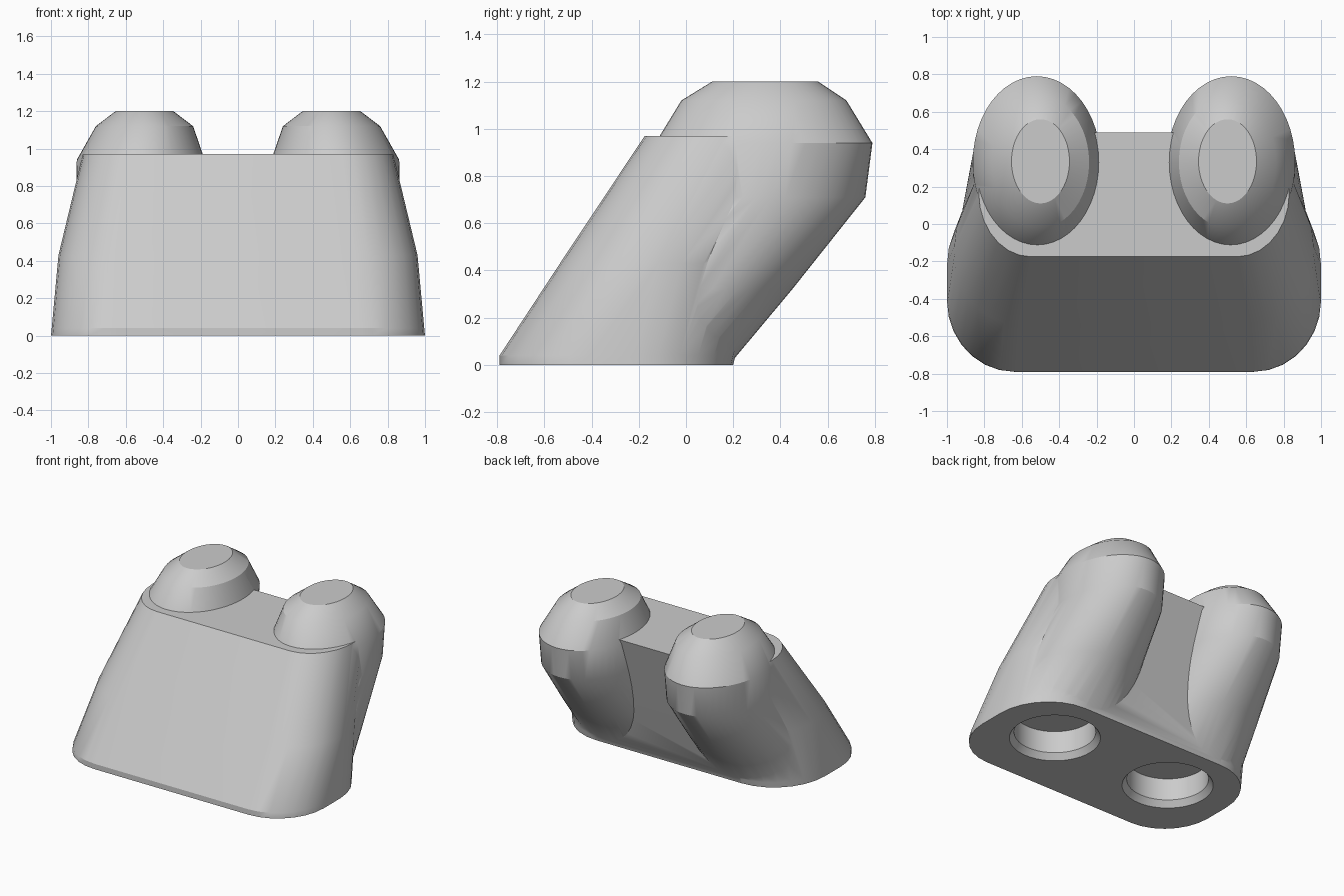
import bpy, bmesh, math

cube = bpy.data.objects.get("Cube")
if cube:
    bpy.data.objects.remove(cube, do_unlink=True)

grey = bpy.data.materials.new("light_grey")
grey.use_nodes = True
colour = (0.6, 0.6, 0.6, 1)
grey.diffuse_color = colour
grey.node_tree.nodes["Principled BSDF"].inputs["Base Color"].default_value = colour


def loft(name, rings):
    """Skin a stack of equal-length rings and cap both ends."""
    bm = bmesh.new()
    loops = [[bm.verts.new(p) for p in ring] for ring in rings]
    n = len(loops[0])
    for low, high in zip(loops, loops[1:]):
        for i in range(n):
            j = (i + 1) % n
            bm.faces.new((low[i], low[j], high[j], high[i]))
    bm.faces.new(loops[0][::-1])
    bm.faces.new(loops[-1])
    bmesh.ops.recalc_face_normals(bm, faces=bm.faces)
    mesh = bpy.data.meshes.new(name)
    bm.to_mesh(mesh)
    bm.free()
    mesh.materials.append(grey)
    obj = bpy.data.objects.new(name, mesh)
    bpy.context.collection.objects.link(obj)
    return obj


def ellipse(cx, cy, rx, ry, z, n=48):
    turns = [2 * math.pi * i / n for i in range(n)]
    return [(cx + rx * math.cos(a), cy + ry * math.sin(a), z) for a in turns]


def rounded_outline(z, w, front, back, fx, fy, bx, by, steps=7):
    """Rounded rectangle with separate front and back corner radii."""
    ring = []
    corners = [(1, back, bx, -by), (-1, back, bx, -by),
               (-1, front, fx, fy), (1, front, fx, fy)]
    for q, (side, y, rx, ry) in enumerate(corners):
        cx, cy = side * (w - rx), y + ry
        for k in range(steps + 1):
            a = (q + k / steps) * math.pi / 2
            ring.append((cx + rx * math.cos(a), cy + abs(ry) * math.sin(a), z))
    return ring


def combine(target, tool, operation):
    mod = target.modifiers.new(tool.name, "BOOLEAN")
    mod.object, mod.operation, mod.solver = tool, operation, "EXACT"
    bpy.context.view_layer.objects.active = target
    bpy.ops.object.modifier_apply(modifier=mod.name)
    bpy.data.objects.remove(tool, do_unlink=True)


# Leaning body with a short upright rim at the foot
body = loft("body", [
    rounded_outline(0, 1.0, -0.79, 0.2, 0.36, 0.38, 0.4, 0.42),
    rounded_outline(0.04, 0.996, -0.79, 0.21, 0.36, 0.38, 0.4, 0.42),
    rounded_outline(0.43, 0.96, -0.534, 0.33, 0.34, 0.37, 0.44, 0.45),
    rounded_outline(0.97, 0.83, -0.175, 0.49, 0.28, 0.34, 0.3, 0.25),
])

# Leaning rounded columns: centre x, centre y, radius x, radius y, height
column = [
    (0.53, -0.26, 0.44, 0.455, 0.015),
    (0.525, -0.01, 0.40, 0.46, 0.32),
    (0.52, 0.30, 0.345, 0.46, 0.71),
    (0.52, 0.33, 0.342, 0.46, 0.94),
    (0.50, 0.33, 0.26, 0.35, 1.12),
    (0.50, 0.335, 0.155, 0.225, 1.2),
]
for side in (1, -1):
    lobe = loft("column", [ellipse(side * x, *rest) for x, *rest in column])
    combine(body, lobe, "UNION")

# Chamfered round sockets in the underside
socket = [(0.32, -0.01), (0.31, 0), (0.278, 0.045), (0.278, 0.21)]
for side in (1, -1):
    cutter = loft("socket_cutter", [ellipse(side * 0.5, -0.24, r, r, z) for r, z in socket])
    cutter.hide_render = True
    combine(body, cutter, "DIFFERENCE")

bpy.ops.object.select_all(action="DESELECT")
body.select_set(True)
bpy.context.view_layer.objects.active = body
bpy.ops.object.shade_smooth_by_angle(angle=math.radians(30))
